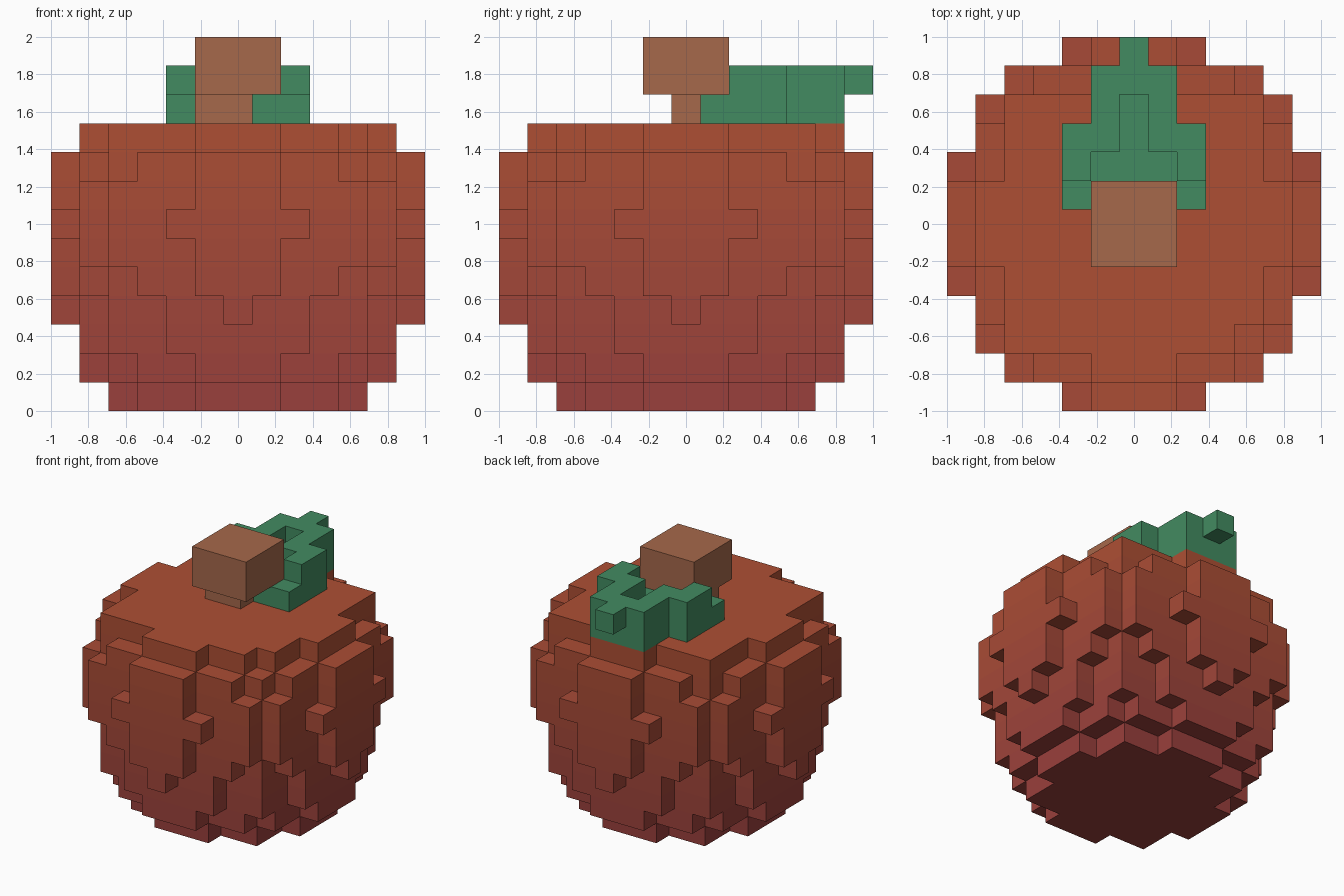
import bpy
from mathutils import Vector

if "Cube" in bpy.data.objects:
    bpy.data.objects.remove(bpy.data.objects["Cube"])

N = 13
S = 2 / N                       # voxel edge length

# Body: for each layer (bottom to top), half width at distance 0, 1, 2... from the centre
LAYERS = [
    [4, 4, 3, 3, 1],
    [5, 5, 4, 4, 3, 1],
    [5, 5, 5, 4, 4, 2],
    [6, 5, 5, 4, 4, 2, 0],
    [6, 6, 5, 5, 4, 3, 1],
    [6, 6, 5, 5, 5, 4, 1],
    [6, 6, 6, 5, 5, 4, 2],
    [6, 6, 5, 5, 5, 4, 1],
    [6, 6, 5, 5, 4, 3, 1],
    [5, 5, 4, 4, 4, 1],
]


def box(i0, i1, j0, j1, k0, k1):
    return {(i, j, k) for i in range(i0, i1 + 1)
            for j in range(j0, j1 + 1) for k in range(k0, k1 + 1)}


body = set()
for k, widths in enumerate(LAYERS):
    for j in range(1 - len(widths), len(widths)):
        w = widths[abs(j)]
        body |= box(-w, w, j, j, k, k)
body.discard((4, -4, 9))        # one chipped top corner

# Stem: thin neck under a wide cap
stem = box(-1, 0, 0, 0, 10, 10) | box(-1, 1, -1, 1, 11, 12)

# Leaf: solid lower layer, raised rim above, overhanging tip
leaf = box(-2, 2, 1, 3, 10, 10) | box(-1, 1, 4, 5, 10, 10)
for s in (-1, 1):
    leaf |= box(2 * s, 2 * s, 2, 3, 11, 11) | box(s, s, 3, 5, 11, 11)
leaf |= box(0, 0, 5, 6, 11, 11)

solid = body | stem | leaf


def material(name, color):
    m = bpy.data.materials.new(name)
    m.diffuse_color = (*color, 1)
    m.use_nodes = True
    m.node_tree.nodes["Principled BSDF"].inputs["Base Color"].default_value = m.diffuse_color
    return m


def build(name, cells, mats):
    """Skin the voxels with outward quads; materials run from bottom to top."""
    index, faces, slots = {}, [], []
    low = min(c[2] for c in cells)
    for c in sorted(cells):
        for a in range(3):
            for s in (0, 1):
                n = list(c)
                n[a] += 2 * s - 1
                if tuple(n) in solid:
                    continue
                quad = []
                for u, v in ((0, 0), (1, 0), (1, 1), (0, 1)):
                    p = list(c)
                    p[a] += s
                    p[(a + 1) % 3] += u
                    p[(a + 2) % 3] += v
                    quad.append(index.setdefault(tuple(p), len(index)))
                faces.append(quad if s else quad[::-1])
                slots.append(min(c[2] - low, len(mats) - 1))
    verts = [Vector((x - 0.5, y - 0.5, z)) * S for x, y, z in index]
    mesh = bpy.data.meshes.new(name)
    mesh.from_pydata(verts, [], faces)
    for m in mats:
        mesh.materials.append(m)
    mesh.polygons.foreach_set("material_index", slots)
    mesh.update()
    bpy.context.collection.objects.link(bpy.data.objects.new(name, mesh))


# Red body shading gently from dark at the base to orange at the top
bottom, top = Vector((0.32, 0.05, 0.045)), Vector((0.42, 0.078, 0.034))
reds = [material(f"red_{k}", bottom.lerp(top, k / 9)) for k in range(10)]

build("fruit_body", body, reds)
build("stem", stem, [material("brown", (0.38, 0.14, 0.07))])
build("leaf", leaf, [material("green", (0.055, 0.26, 0.12))])
